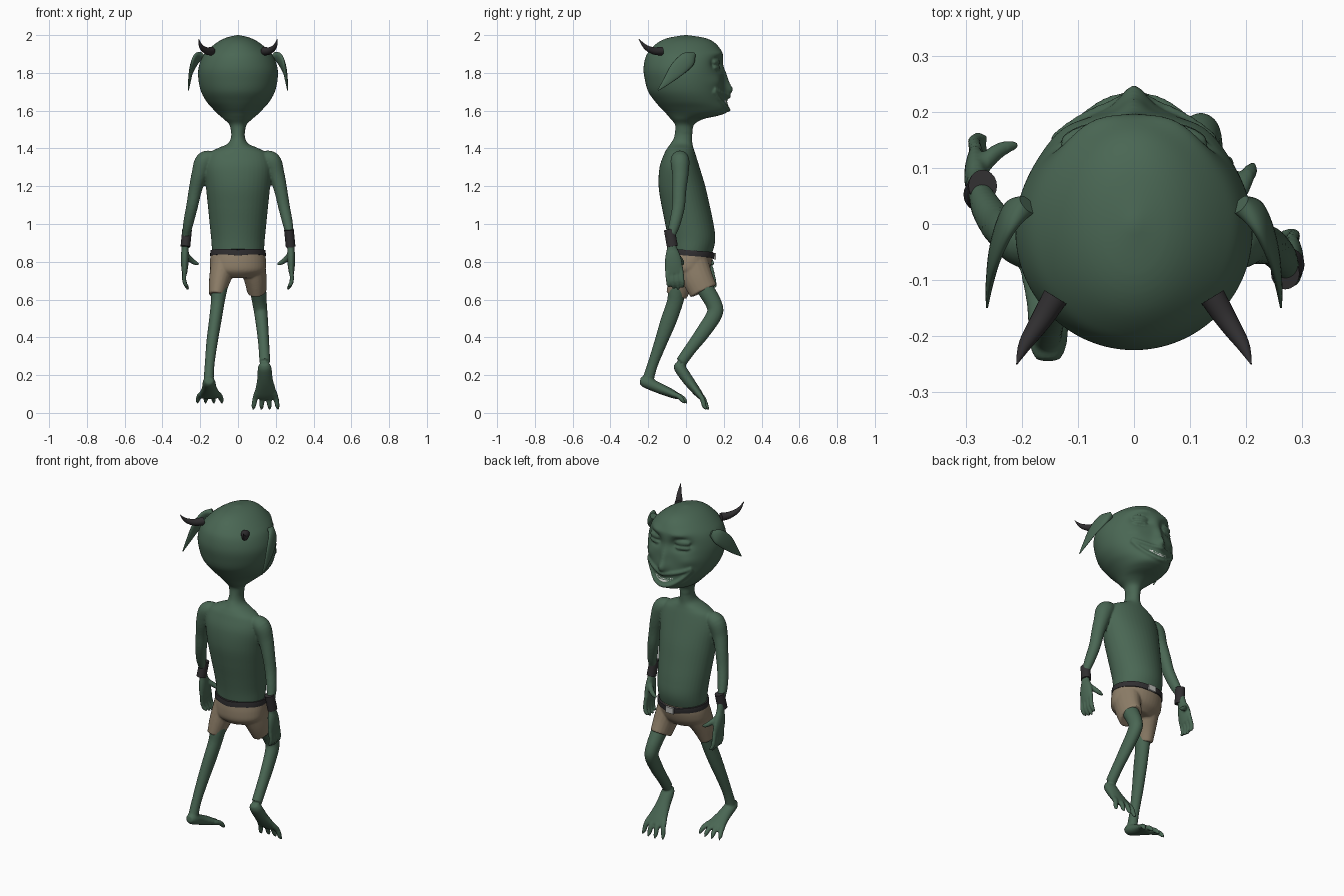
import bpy, bmesh, math
from mathutils import Vector
from mathutils.bvhtree import BVHTree


def material(name, rgb):
    m = bpy.data.materials.new(name)
    m.diffuse_color = (*rgb, 1)
    return m


SKIN = material("green skin", (0.068, 0.135, 0.088))
CLOTH = material("tan cloth", (0.27, 0.21, 0.14))
DARK = material("dark leather and horn", (0.03, 0.028, 0.03))
WHITE = material("white teeth", (0.75, 0.75, 0.73))
METAL = material("pale metal", (0.5, 0.5, 0.48))


def spline(pts, n=5):
    """Catmull-Rom resampling of rows of numbers."""
    p = [pts[0]] + list(pts) + [pts[-1]]
    out = []
    for i in range(1, len(p) - 2):
        for k in range(n):
            t = k / n
            out.append([0.5 * (2 * b + (c - a) * t + (2 * a - 5 * b + 4 * c - d) * t * t
                               + (3 * b - a - 3 * c + d) * t ** 3)
                        for a, b, c, d in zip(*p[i - 1:i + 3])])
    return out + [list(pts[-1])]


def loft(bm, pts, flat=False, sides=20, n=5):
    """Closed tube through (x, y, z, r1, r2) points; flat keeps rings level."""
    rows = spline(pts, n)
    cs = [Vector(r[:3]) for r in rows]
    d = (cs[-1] - cs[0]).normalized()
    ref = Vector((0, 0, 1)) if abs(d.x) > 0.75 else Vector((1, 0, 0))
    rings = []
    for i, r in enumerate(rows):
        if flat:
            u, v = Vector((1, 0, 0)), Vector((0, 1, 0))
        else:
            t = (cs[min(i + 1, len(cs) - 1)] - cs[max(i - 1, 0)]).normalized()
            u = (ref - t * ref.dot(t)).normalized()
            v = t.cross(u)
        r1, r2 = max(r[3], 0.001), max(r[4], 0.001)
        rings.append([bm.verts.new(cs[i] + u * r1 * math.cos(a) + v * r2 * math.sin(a))
                      for a in (2 * math.pi * k / sides for k in range(sides))])
    for a, b in zip(rings, rings[1:]):
        for k in range(sides):
            j = (k + 1) % sides
            bm.faces.new((a[k], a[j], b[j], b[k]))
    bm.faces.new(rings[0][::-1])
    bm.faces.new(rings[-1])
    return [v for ring in rings for v in ring]


def profile(rows):
    """(z, half width, back y, front y) rows to loft points."""
    return [(0, (b + f) / 2, z, a, (f - b) / 2) for z, a, b, f in rows]


def finish(bm, name, mat, voxel=0, smooth=4):
    bmesh.ops.recalc_face_normals(bm, faces=bm.faces)
    for f in bm.faces:
        f.smooth = len(f.verts) < 6
    me = bpy.data.meshes.new(name)
    bm.to_mesh(me)
    bm.free()
    me.materials.append(mat)
    ob = bpy.data.objects.new(name, me)
    bpy.context.collection.objects.link(ob)
    if voxel:
        m = ob.modifiers.new("blend", 'REMESH')
        m.mode, m.voxel_size, m.use_smooth_shade = 'VOXEL', voxel, True
        s = ob.modifiers.new("soften", 'SMOOTH')
        s.factor, s.iterations = 0.5, smooth
    return ob


# Head: level rings, then soft bumps pushed along y on the face side
skin = bmesh.new()
head = loft(skin, profile([
    (1.48, .036, -.058, .035), (1.525, .045, -.058, .042), (1.555, .075, -.08, .09),
    (1.572, .095, -.095, .165), (1.59, .115, -.11, .215), (1.615, .138, -.135, .226),
    (1.65, .168, -.165, .216), (1.70, .195, -.2, .21), (1.76, .209, -.217, .203),
    (1.82, .21, -.225, .198), (1.88, .191, -.215, .197), (1.92, .16, -.192, .185),
    (1.96, .113, -.15, .152), (1.985, .066, -.095, .10), (2.0, .008, -.01, .01)]),
    flat=True, sides=96, n=6)
BUMPS = [(0, 1.71, .03, .035, .035), (0, 1.77, .024, .05, .02),      # nose
         (.085, 1.845, .045, .03, -.045), (-.085, 1.845, .045, .03, -.045),  # sockets
         (.08, 1.905, .05, .018, .012), (-.08, 1.905, .05, .018, .012),      # brows
         (.13, 1.755, .04, .03, .01), (-.13, 1.755, .04, .03, .01)]          # cheeks
for v in head:
    if v.co.y > 0:
        v.co.y += sum(h * math.exp(-((v.co.x - x) / sx) ** 2 - ((v.co.z - z) / sz) ** 2)
                      for x, z, sx, sz, h in BUMPS)
face = BVHTree.FromBMesh(skin)


def on_face(x, z, lift):
    hit = face.ray_cast(Vector((x, 1, z)), Vector((0, -1, 0)))
    return hit[0] + hit[1] * lift * (1 if hit[1].y > 0 else -1)


def mouth(u, v):
    low, high = 1.608 + .1 * u * u, 1.67 + .038 * u * u
    return .142 * u, low + (high - low) * v


# Grin: plate of teeth laid on the face, with lips round it
teeth = bmesh.new()
grid = [[teeth.verts.new(on_face(*mouth(i / 16, j / 6), .006)) for j in range(7)]
        for i in range(-16, 17)]
for a, b in zip(grid, grid[1:]):
    for j in range(6):
        teeth.faces.new((a[j], a[j + 1], b[j + 1], b[j]))
bmesh.ops.remove_doubles(teeth, verts=teeth.verts, dist=1e-5)
finish(teeth, "teeth", WHITE)
for edge, v in ((-.004, 0), (.006, 1)):
    loft(skin, [(*on_face(x, z + edge, .002), .011, .011)
                for x, z in (mouth(i / 8, v) for i in range(-8, 9))], sides=10, n=3)

# Heavy eyelids, upper and lower
for s in (-1, 1):
    for z, h, y in ((1.857, .019, .156), (1.827, .012, .158)):
        loft(skin, [(s * (.087 + .045 * k), y - .014 * k, z, h * math.sqrt(1.01 - k * k),
                     .02 * math.sqrt(1.01 - k * k)) for k in (-1, -.8, -.4, 0, .4, .8, 1)], n=3)

# Torso and neck
loft(skin, profile([
    (1.52, .036, -.055, .035), (1.46, .037, -.063, .033), (1.425, .055, -.082, .034),
    (1.40, .11, -.1, .04), (1.37, .155, -.116, .05), (1.30, .176, -.14, .072),
    (1.2, .17, -.145, .102), (1.1, .16, -.13, .125), (1.0, .15, -.11, .146),
    (.92, .142, -.096, .155), (.85, .136, -.088, .14), (.78, .12, -.08, .11)]),
    flat=True, sides=40)

# Arms, hands, wristbands: s is the side, y0 and k set the swing below the wrist
for s, elbow, y0, k in ((1, -.04, -.08, .1), (-1, .0, .06, .22)):
    def hy(z):
        return y0 + k * (.93 - z)
    loft(skin, [(s * .12, -.035, 1.355, .03, .035), (s * .175, -.032, 1.335, .05, .05),
                (s * .205, -.03, 1.26, .042, .043), (s * .226, (elbow - .03) / 2, 1.18, .035, .037),
                (s * .244, elbow, 1.09, .031, .034), (s * .264, (elbow + y0) / 2, 1.0, .027, .03),
                (s * .276, y0, .93, .02, .023), (s * .28, hy(.87), .87, .02, .027)])
    loft(skin, [(s * .278, hy(.89), .89, .016, .02), (s * .281, hy(.84), .84, .021, .038),
                (s * .282, hy(.79), .79, .02, .047), (s * .283, hy(.74), .74, .014, .045)])
    for i in range(4):
        f = (i - 1.5) * .025
        tip = .648 + .012 * abs(i - 1.7)
        loft(skin, [(s * .281, hy(.77) + f, .77, .012, .012), (s * .285, hy(.71) + f, .71, .012, .012),
                    (s * .278, hy(.68) + f, .68, .011, .011),
                    (s * .263, hy(tip) + f * .9, tip, .007, .007)], sides=10)
    loft(skin, [(s * .278, hy(.84) + .015, .84, .016, .016), (s * .25, hy(.81) + .038, .81, .015, .015),
                (s * .225, hy(.79) + .047, .793, .012, .012),
                (s * .205, hy(.78) + .047, .785, .006, .006)], sides=10)
    band = bmesh.new()
    loft(band, [(s * (.2695 + .009 * t), y0 + .008 * (1 - 2 * t) * s * -1, .97 - .09 * t, .0255, .029)
                for t in (0, .5, 1)])
    finish(band, "wristband", DARK)

# Legs: thigh, knee, shin
loft(skin, [(.09, .04, .76, .05, .05), (.105, .10, .66, .044, .046), (.115, .148, .575, .038, .043),
            (.122, .15, .52, .035, .042), (.132, .085, .42, .031, .038), (.138, .025, .34, .029, .032),
            (.142, -.025, .27, .029, .03)])
loft(skin, [(-.085, -.01, .76, .05, .05), (-.1, -.045, .65, .042, .047), (-.108, -.06, .58, .036, .043),
            (-.122, -.095, .48, .033, .042), (-.138, -.135, .37, .03, .034),
            (-.15, -.175, .26, .026, .028), (-.155, -.2, .18, .027, .03)])

# Feet with four long pointed toes each
FEET = [([(.14, -.055, .262, .02, .015), (.141, -.035, .24, .036, .03), (.143, .01, .175, .042, .029),
          (.146, .06, .11, .058, .022), (.148, .085, .08, .055, .015)], .128, .015),
        ([(-.153, -.243, .17, .02, .018), (-.153, -.215, .163, .033, .03), (-.152, -.14, .13, .04, .028),
          (-.15, -.07, .10, .056, .022), (-.149, -.04, .085, .054, .015)], .012, .047)]
for path, ty, tz in FEET:
    loft(skin, path)
    x, y, z = path[-2][:3]
    for i in range(4):
        f = (i - 1.5) / 1.5
        back = .018 * abs(f)
        loft(skin, [(x + .042 * f, y, z, .018, .016),
                    (x + .055 * f, (y + ty) / 2 - back / 2, (z + tz) / 2 + .014, .015, .014),
                    (x + .063 * f, ty - .013 - back, tz + .02, .012, .012),
                    (x + .066 * f, ty - back, tz, .003, .003)], sides=10)
finish(skin, "body", SKIN, voxel=.006)

# Ears and horns
for s in (-1, 1):
    ear = bmesh.new()
    loft(ear, [(s * .19, .035, 1.895, .02, .016), (s * .222, .01, 1.872, .016, .042),
               (s * .246, -.045, 1.82, .011, .041), (s * .257, -.1, 1.758, .007, .022),
               (s * .262, -.148, 1.708, .002, .003)], n=8)
    finish(ear, "ear", SKIN)
    horn = bmesh.new()
    loft(horn, [(s * .14, -.13, 1.915, .023, .023), (s * .166, -.172, 1.917, .019, .019),
                (s * .194, -.215, 1.938, .012, .012), (s * .209, -.25, 1.98, .001, .001)])
    finish(horn, "horn", DARK)

# Shorts: seat and two legs blended together
shorts = bmesh.new()
loft(shorts, profile([(.852, .141, -.094, .145), (.80, .149, -.1, .138), (.75, .142, -.095, .118),
                      (.715, .09, -.06, .08)]), flat=True, sides=40)
loft(shorts, [(.075, .03, .79, .07, .09), (.092, .062, .71, .06, .082), (.1, .093, .645, .052, .076)])
loft(shorts, [(-.075, .01, .79, .07, .09), (-.098, -.025, .70, .056, .07), (-.113, -.05, .622, .042, .056)])
finish(shorts, "shorts", CLOTH, voxel=.006, smooth=2)

# Belt, lower at the front, with a buckle plate
belt = bmesh.new()
for v in loft(belt, profile([(.833, .147, -.1, .149), (.848, .147, -.1, .152), (.863, .145, -.099, .153)]),
              flat=True, sides=48, n=2):
    v.co.z -= .08 * v.co.y + .1 * max(0, .08 - abs(v.co.x))
finish(belt, "belt", DARK)
buckle = bmesh.new()
bmesh.ops.create_cube(buckle, size=1)
for v in buckle.verts:
    v.co = (v.co.x * .05, .153 + v.co.y * .009, .83 + v.co.z * .034)
finish(buckle, "buckle", METAL)
for f in bpy.data.objects["buckle"].data.polygons:
    f.use_smooth = False
